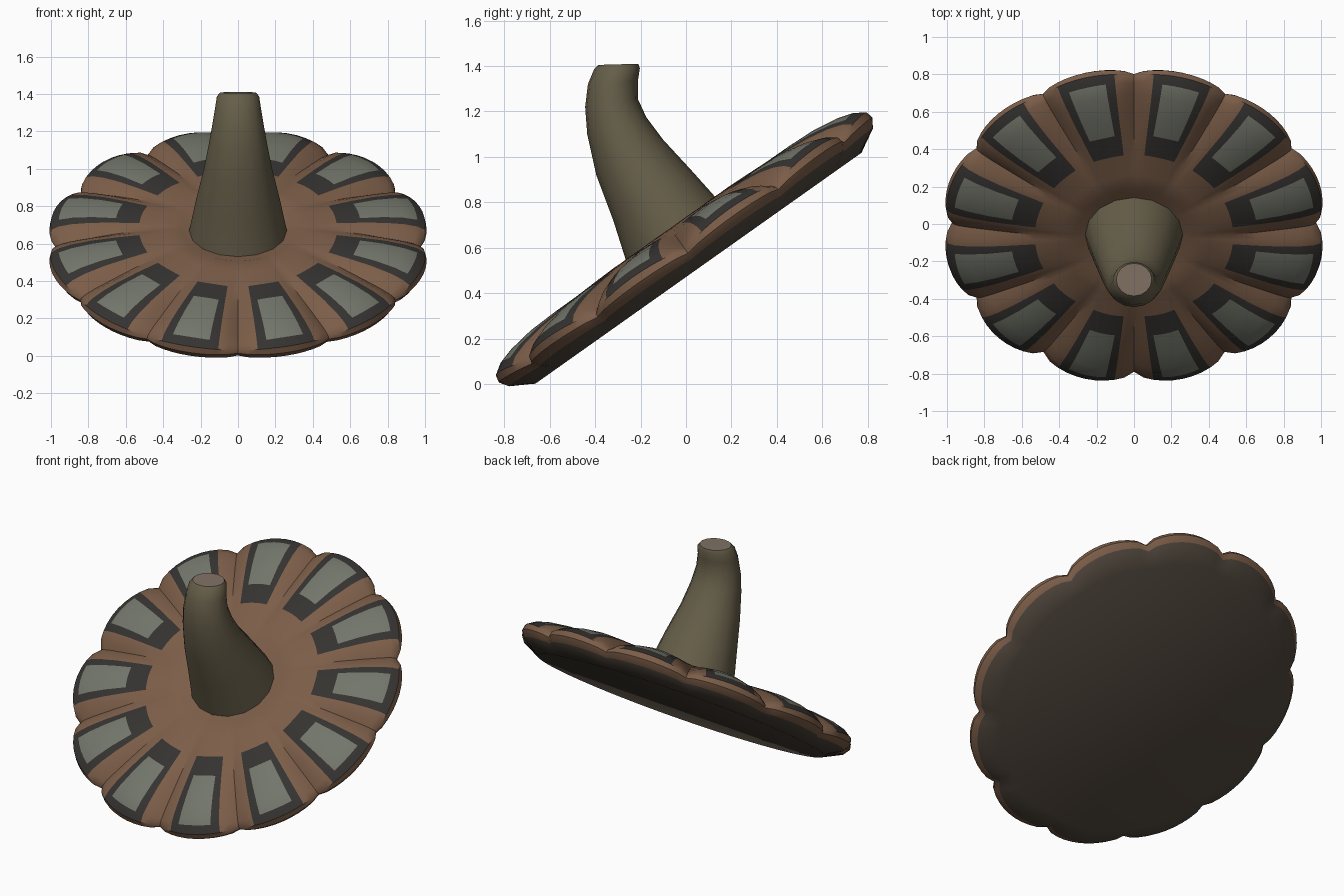
import bpy, bmesh
from math import sin, cos, pi, radians, hypot
from mathutils import Vector, Matrix

if "Cube" in bpy.data.objects:
    bpy.data.objects.remove(bpy.data.objects["Cube"])

TILT = Matrix.Translation((0, 0.055, 0.51)) @ Matrix.Rotation(radians(35.3), 4, 'X')


def material(name, rgb):
    m = bpy.data.materials.new(name)
    m.diffuse_color = (*rgb, 1)
    m.use_nodes = True
    m.node_tree.nodes["Principled BSDF"].inputs["Base Color"].default_value = m.diffuse_color
    return m


def loft(name, rings, mats, angle):
    """Skin a list of closed point rings and cap both ends."""
    bm = bmesh.new()
    loops = [[bm.verts.new(p) for p in ring] for ring in rings]
    n = len(loops[0])
    for a, b in zip(loops, loops[1:]):
        for i in range(n):
            j = (i + 1) % n
            bm.faces.new((a[i], a[j], b[j], b[i]))
    bm.faces.new(loops[0][::-1])
    bm.faces.new(loops[-1])
    bmesh.ops.recalc_face_normals(bm, faces=bm.faces)
    me = bpy.data.meshes.new(name)
    bm.to_mesh(me)
    bm.free()
    for m in mats:
        me.materials.append(m)
    ob = bpy.data.objects.new(name, me)
    bpy.context.collection.objects.link(ob)
    bpy.ops.object.select_all(action='DESELECT')
    ob.select_set(True)
    bpy.context.view_layer.objects.active = ob
    bpy.ops.object.shade_smooth_by_angle(angle=radians(angle))
    return ob


brown = material("brown_skin", (0.20, 0.11, 0.065))
black = material("dark_patch", (0.035, 0.033, 0.03))
grey = material("grey_patch", (0.17, 0.18, 0.145))
under = material("underside", (0.075, 0.058, 0.043))
olive = material("stem_olive", (0.13, 0.11, 0.065))
cut = material("stem_cut", (0.22, 0.17, 0.13))

# Scalloped lid: (radius, height) on a lobe crest, then in a valley
PROFILE = [
    (0.88, 0.00, 0.88, 0.00), (1.00, 0.06, 0.95, 0.05),
    (1.027, 0.10, 0.972, 0.08), (1.02, 0.135, 0.968, 0.095),
    (0.975, 0.165, 0.94, 0.11), (0.90, 0.187, 0.88, 0.127),
    (0.79, 0.203, 0.78, 0.148), (0.66, 0.208, 0.66, 0.172),
    (0.53, 0.209, 0.53, 0.194), (0.40, 0.214, 0.40, 0.210),
    (0.31, 0.216, 0.31, 0.215), (0.265, 0.195, 0.265, 0.195)]
SEG = 120
rings = []
for rl, hl, rv, hv in PROFILE:
    ring = []
    for i in range(SEG):
        t = 2 * pi * i / SEG
        s = abs(sin(6 * t)) ** 0.6
        r, h = rv + (rl - rv) * s, hv + (hl - hv) * s
        ring.append(TILT @ Vector((r * cos(t), r * sin(t), h)))
    rings.append(ring)
lid = loft("scalloped_lid", rings, [brown, black, grey, under], 40)

# Lobe colour patches
for f in lid.data.polygons:
    if f.index < SEG or f.index == SEG * (len(PROFILE) - 1):
        f.material_index = 3
        continue
    band, seg = divmod(f.index, SEG)
    k = abs(seg % 10 - 4.5)
    if 5 <= band <= 6 and k < 2 or band == 4 and k < 2:
        f.material_index = 2
    elif 3 <= band <= 7 and k < 3:
        f.material_index = 1

# Bent stem: front point (y, z), rear point (y, z), half width
STEM = [
    ((-0.26, 0.53), (0.15, 0.80), 0.262), ((-0.32, 0.72), (0.02, 0.945), 0.225),
    ((-0.395, 0.92), (-0.10, 1.075), 0.183), ((-0.435, 1.10), (-0.175, 1.175), 0.155),
    ((-0.444, 1.22), (-0.212, 1.255), 0.137), ((-0.432, 1.32), (-0.212, 1.335), 0.122),
    ((-0.405, 1.385), (-0.203, 1.39), 0.113), ((-0.385, 1.405), (-0.21, 1.41), 0.095)]
SIDES = 16
rings = []
for (y0, z0), (y1, z1), w in STEM:
    c = Vector((0, (y0 + y1) / 2, (z0 + z1) / 2))
    d = Vector((0, (y1 - y0) / 2, (z1 - z0) / 2))
    rings.append([c + Vector((w * cos(2 * pi * i / SIDES), 0, 0)) + d * sin(2 * pi * i / SIDES)
                  for i in range(SIDES)])
stem = loft("stem", rings, [olive, cut], 40)
stem.data.polygons[len(stem.data.polygons) - 1].material_index = 1
